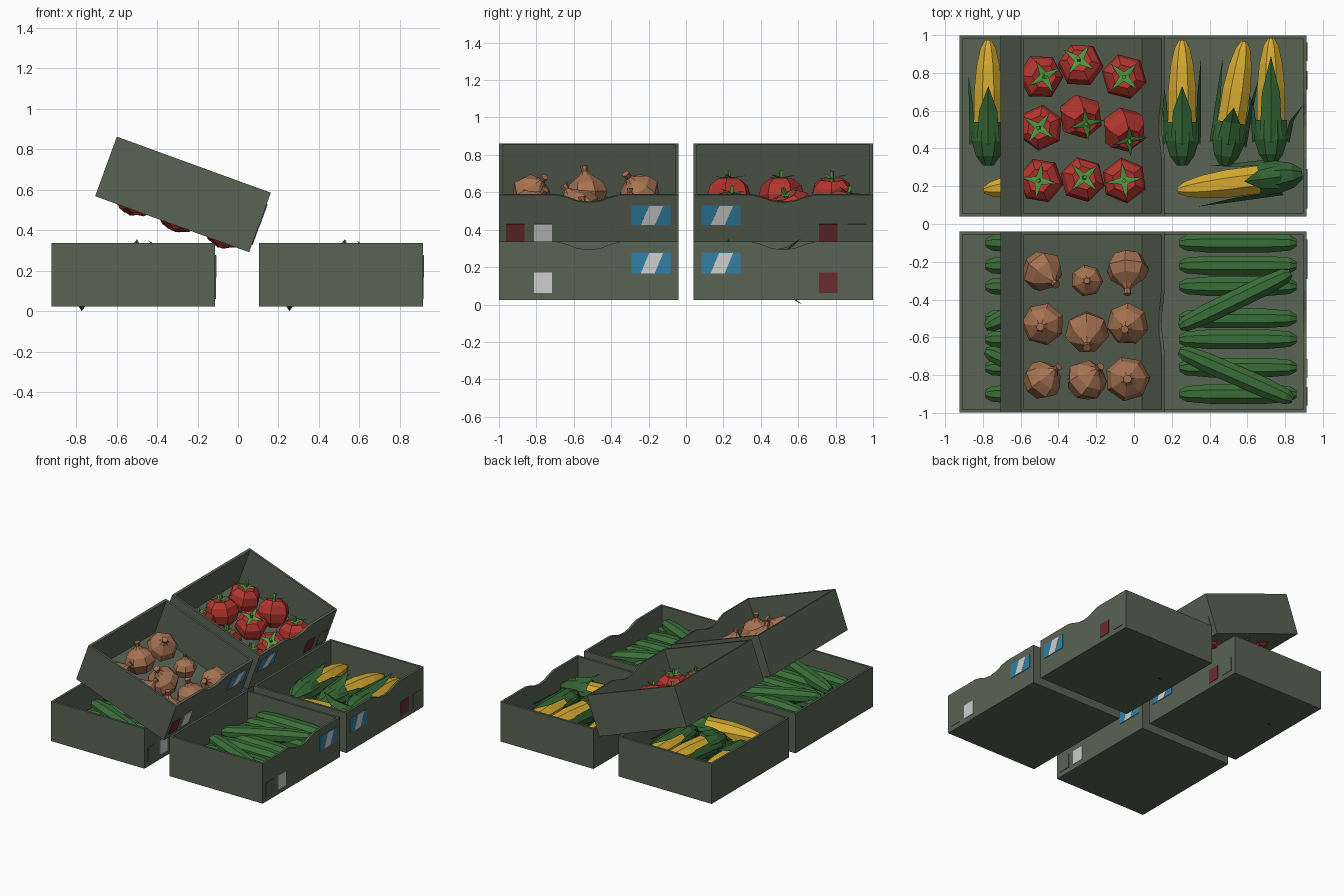
import bpy, bmesh, math
from mathutils import Matrix, Vector

if "Cube" in bpy.data.objects:
    bpy.data.objects.remove(bpy.data.objects["Cube"])

def mat(name, rgb):
    m = bpy.data.materials.new(name)
    m.diffuse_color = (*rgb, 1)
    m.use_nodes = True
    m.node_tree.nodes["Principled BSDF"].inputs["Base Color"].default_value = m.diffuse_color
    return m

CRATE = mat("crate_grey_green", (.100, .125, .088))
TOMATO = mat("tomato_red", (.45, .036, .028))
CALYX = mat("calyx_green", (.08, .31, .055))
HUSK = mat("husk_green", (.034, .125, .034))
CUKE = mat("cucumber_green", (.042, .155, .04))
CORN = mat("corn_yellow", (.66, .40, .03))
ONION = mat("onion_brown", (.38, .17, .085))
BLUE = mat("label_blue", (.03, .22, .38))
WHITE = mat("label_white", (.62, .62, .62))
RED = mat("label_red", (.14, .025, .025))

def finish(name, bm, material, M):
    me = bpy.data.meshes.new(name)
    bmesh.ops.recalc_face_normals(bm, faces=bm.faces)
    bm.to_mesh(me)
    bm.free()
    me.materials.append(material)
    ob = bpy.data.objects.new(name, me)
    ob.matrix_world = M
    bpy.context.collection.objects.link(ob)
    return ob

def prism(bm, x0, x1, pts):
    """Extrude a y-z outline from x0 to x1."""
    a = [bm.verts.new((x0, y, z)) for y, z in pts]
    b = [bm.verts.new((x1, y, z)) for y, z in pts]
    bm.faces.new(a)
    bm.faces.new(b[::-1])
    for i in range(len(pts)):
        j = (i + 1) % len(pts)
        bm.faces.new((a[i], a[j], b[j], b[i]))

def rect(y0, y1, z0, z1):
    return [(y0, z0), (y1, z0), (y1, z1), (y0, z1)]

def lathe(name, profile, n, material, M, caps=True):
    """Low-poly turned shape from (radius, height) pairs."""
    bm = bmesh.new()
    rings = [[bm.verts.new((r * math.cos(2 * math.pi * i / n), r * math.sin(2 * math.pi * i / n), z))
              for i in range(n)] for r, z in profile]
    for a, b in zip(rings, rings[1:]):
        for i in range(n):
            j = (i + 1) % n
            bm.faces.new((a[i], a[j], b[j], b[i]))
    bm.faces.new(rings[0][::-1])
    if caps:
        bm.faces.new(rings[-1])
    return finish(name, bm, material, M)

def aim(pos, axis, roll=0):
    q = Vector(axis).normalized().to_track_quat('Z', 'Y')
    return Matrix.Translation(pos) @ q.to_matrix().to_4x4() @ Matrix.Rotation(roll, 4, 'Z')

# ---- crates: local x 0..L, y about the centre, z 0..H, dipped wall on +x
L, W, H, T = .81, .479, .313, .018

def crate(name, M, side, lower):
    bm = bmesh.new()
    prism(bm, 0, L, rect(-W, W, 0, .015))
    prism(bm, 0, T, rect(-W, W, 0, H))
    prism(bm, 0, L, rect(-W, -W + T, 0, H))
    prism(bm, 0, L, rect(W - T, W, 0, H))
    dip = [(.17, 0), (.115, -.014), (.06, -.036), (0, -.042), (-.06, -.036), (-.115, -.014), (-.17, 0)]
    prism(bm, L - T, L, [(-W, 0), (W, 0), (W, H)] + [(y, H + d) for y, d in dip] + [(-W, H)])
    finish(name, bm, CRATE, M)

    def plate(part, pts, material, t=.004):
        b = bmesh.new()
        prism(b, L - .001, L + t, pts)
        finish(name + "_" + part, b, material, M)
    # blue label with slanted white stripe, nearest the centre line
    c = -side * .333
    plate("label", rect(c - .105, c + .105, .143, .254), BLUE)
    plate("label_stripe", [(c - .055, .144), (c + .02, .144), (c + .065, .253), (c - .01, .253)], WHITE, .0055)
    # two small square tags on the outer side
    outer, inner = side * .393, side * .245
    plate("outer_tag", rect(outer - .049, outer + .049, .038, .148),
          RED if (side < 0 and not lower) else CRATE)
    if side > 0:
        inner = .24
    plate("inner_tag", rect(inner - .049, inner + .049, .038, .148), RED if side > 0 else WHITE)

TILT = Matrix.Translation((-.706, 0, .568)) @ Matrix.Rotation(math.radians(20), 4, 'Y')
for side, tag in ((-1, "front"), (1, "back")):
    shift = Matrix.Translation((0, side * .52, 0))
    for x, end in ((-.923, "left"), (.104, "right")):
        crate(f"lower_crate_{tag}_{end}", Matrix.Translation((x, 0, .023)) @ shift, side, True)
    crate(f"tilted_crate_{tag}", TILT @ shift, side, False)

# ---- corn: cob, husk cup and four flared leaves
def corn(name, base, heading, roll):
    M = (Matrix.Translation(base) @ Matrix.Rotation(math.radians(heading), 4, 'Z')
         @ Matrix.Rotation(math.pi / 2, 4, 'Y') @ Matrix.Rotation(math.radians(roll), 4, 'Z'))
    turn = M @ Matrix.Rotation(math.pi / 8, 4, 'Z')
    lathe(name + "_cob", [(.06, .1), (.08, .22), (.08, .4), (.066, .53), (.044, .62), (.018, .665)], 8, CORN, turn)
    lathe(name + "_husk", [(.03, 0), (.07, .05), (.095, .13), (.092, .23)], 8, HUSK, turn, False)
    bm = bmesh.new()
    for ang, tip_z, tip_r in ((0, .31, .17), (90, .48, .105), (180, .42, .13), (270, .57, .10)):
        R = Matrix.Rotation(math.radians(ang), 3, 'Z')
        mz, mr = .13 + (tip_z - .13) * .55, .092 + (tip_r - .092) * .3
        rows = [[(.07, -.06, .13), (.098, 0, .11), (.07, .06, .13)],
                [(mr - .015, -.048, mz), (mr + .006, 0, mz), (mr - .015, .048, mz)]]
        a, b = [[bm.verts.new(R @ Vector(p)) for p in row] for row in rows]
        t = bm.verts.new(R @ Vector((tip_r, 0, tip_z)))
        for i in (0, 1):
            bm.faces.new((a[i], a[i + 1], b[i + 1], b[i]))
            bm.faces.new((b[i], b[i + 1], t))
    finish(name + "_leaves", bm, HUSK, M)

CORNS = [((.255, .31, .17), 90, 0), ((.48, .31, .185), 81, 180),
         ((.725, .32, .18), 90, -90), ((.89, .265, .18), 187.4, 180)]
# ---- cucumbers: start and end points of each
CUKES = [((.24, y, .19), (.86, y, .19)) for y in (-.10, -.22, -.33, -.50, -.61, -.76, -.90)]
CUKES += [((.24, -.545, .235), (.83, -.26, .235)), ((.24, -.67, .235), (.84, -.93, .235))]
for dx, end in ((0, "right"), (-1.027, "left")):
    off = Vector((dx, 0, 0))
    for i, (p, h, r) in enumerate(CORNS):
        corn(f"corn_{end}_{i}", Vector(p) + off, h, r)
    for i, (a, b) in enumerate(CUKES):
        a, b = Vector(a) + off, Vector(b) + off
        n = (b - a).length
        lathe(f"cucumber_{end}_{i}", [(.022, 0), (.044, .035), (.056, .16), (.056, n - .16),
                                      (.044, n - .035), (.022, n)], 8, CUKE, aim(a, b - a, math.pi / 8))

# ---- tomatoes with star calyx and stem: local x, y, world axis
TOMATOES = [(.195, .78, (.2, 0, 1)), (.42, .84, (-.1, .3, 1)), (.665, .78, (0, 0, 1)),
            (.195, .51, (-.1, 0, 1)), (.42, .57, (.3, -.4, .9)), (.665, .50, (.3, -.6, .8)),
            (.195, .23, (-.1, 0, 1)), (.43, .235, (.1, .1, 1)), (.665, .23, (0, 0, 1))]
for i, (x, y, axis) in enumerate(TOMATOES):
    M = aim(TILT @ Vector((x, y, .085)), axis, .5 + i * .15)
    lathe(f"tomato_{i}", [(.05, -.105), (.1, -.065), (.122, 0), (.108, .055), (.065, .09), (.02, .08)], 6, TOMATO, M)
    bm = bmesh.new()
    mid = bm.verts.new((0, 0, .098))
    rim = []
    for k in range(8):
        r, z = (.026, .097) if k % 2 else (.1, .108)
        rim.append(bm.verts.new((r * math.cos(k * math.pi / 4), r * math.sin(k * math.pi / 4), z)))
    for k in range(8):
        bm.faces.new((mid, rim[k], rim[(k + 1) % 8]))
    finish(f"tomato_calyx_{i}", bm, CALYX, M)
    lathe(f"tomato_stem_{i}", [(.012, .08), (.012, .135)], 4, CALYX, M)

# ---- onions: local x, y, size, world axis
ONIONS = [(.20, -.25, 1, (.5, -.5, .7)), (.448, -.30, .75, (0, 0, 1)), (.676, -.24, 1, (0, -.9, .4)),
          (.20, -.53, 1, (-.1, -.1, 1)), (.448, -.575, 1.05, (0, -.5, .8)), (.676, -.53, 1, (-.1, -.2, 1)),
          (.20, -.825, .95, (.6, .5, .6)), (.448, -.825, 1, (.5, .5, .7)), (.676, -.82, 1.05, (0, 0, 1))]
for i, (x, y, s, axis) in enumerate(ONIONS):
    M = aim(TILT @ Vector((x, y, .105)), axis, i * .4) @ Matrix.Scale(s, 4)
    lathe(f"onion_{i}", [(.025, -.1), (.08, -.075), (.114, -.005), (.092, .05), (.036, .092),
                         (.016, .115), (.022, .145)], 7, ONION, M)
